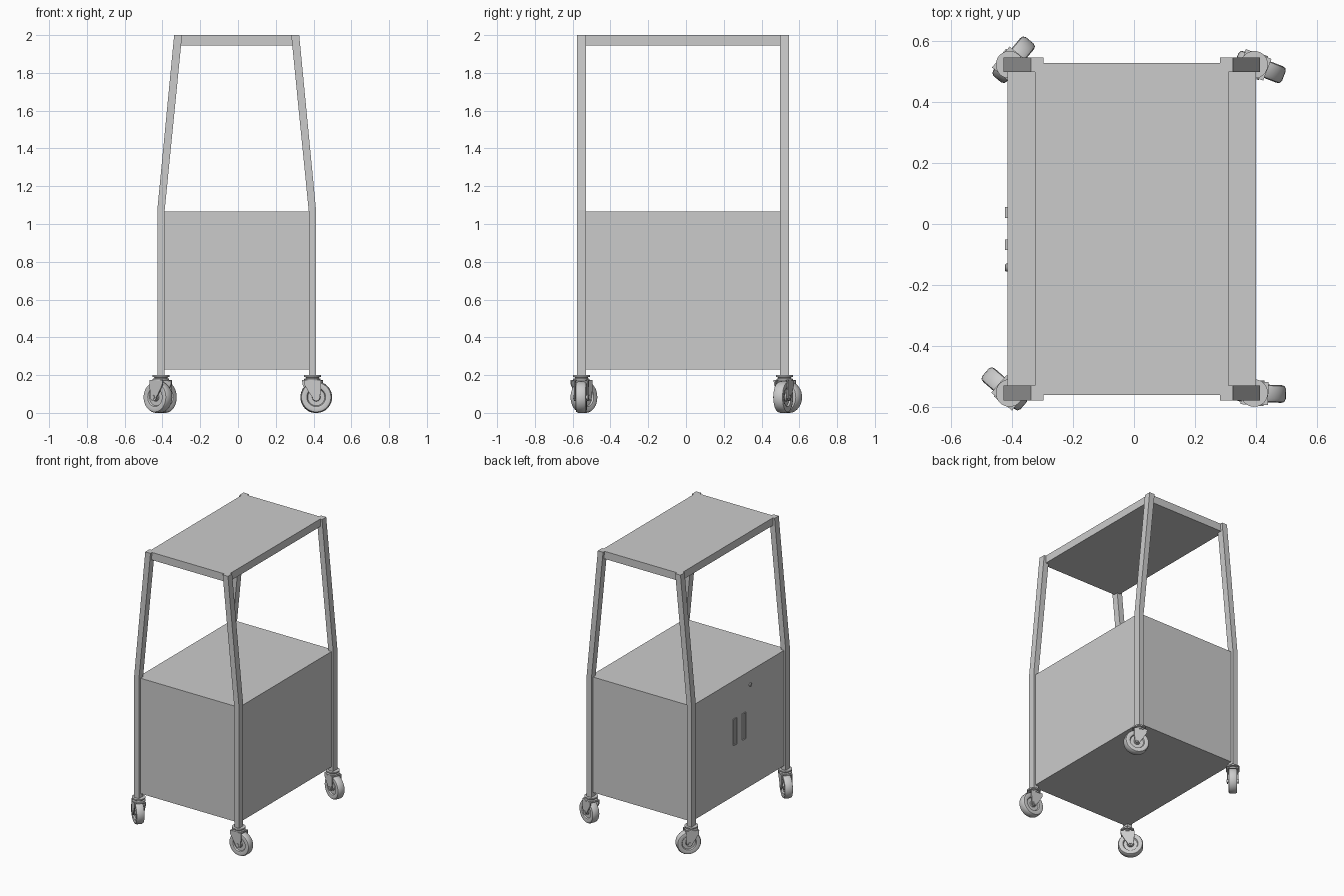
import bpy, bmesh
from math import radians, cos, sin, pi
from mathutils import Matrix, Vector

if "Cube" in bpy.data.objects:
    bpy.data.objects.remove(bpy.data.objects["Cube"], do_unlink=True)

CX, CY = -0.007, -0.016          # middle of the frame
grey = bpy.data.materials.new("light_grey")
grey.use_nodes = True
grey.diffuse_color = (0.6, 0.6, 0.6, 1)
grey.node_tree.nodes["Principled BSDF"].inputs["Base Color"].default_value = (0.6, 0.6, 0.6, 1)


def finish(name, bm, smooth=False):
    bmesh.ops.recalc_face_normals(bm, faces=bm.faces)
    mesh = bpy.data.meshes.new(name)
    bm.to_mesh(mesh)
    bm.free()
    mesh.materials.append(grey)
    ob = bpy.data.objects.new(name, mesh)
    bpy.context.collection.objects.link(ob)
    if smooth:
        bpy.ops.object.select_all(action="DESELECT")
        ob.select_set(True)
        bpy.context.view_layer.objects.active = ob
        bpy.ops.object.shade_smooth_by_angle(angle=radians(35))
    return ob


def box(name, lo, hi):
    bm = bmesh.new()
    size = Vector(hi) - Vector(lo)
    mid = (Vector(hi) + Vector(lo)) / 2
    bmesh.ops.create_cube(bm, size=1, matrix=Matrix.Translation(mid) @ Matrix.Diagonal((*size, 1)))
    return finish(name, bm)


def prism(name, outline, y0, y1, smooth=False):
    """Extrude an x-z outline from y0 to y1."""
    bm = bmesh.new()
    face = bm.faces.new([bm.verts.new((x, y0, z)) for x, z in outline])
    out = bmesh.ops.extrude_face_region(bm, geom=[face])
    bmesh.ops.translate(bm, vec=(0, y1 - y0, 0),
                        verts=[v for v in out["geom"] if isinstance(v, bmesh.types.BMVert)])
    return finish(name, bm, smooth)


def lathe(name, profile, matrix, steps=32):
    """Turn a (radius, height) profile, which starts and ends on the axis."""
    bm = bmesh.new()
    verts = [bm.verts.new((r, 0, h)) for r, h in profile]
    edges = [bm.edges.new(pair) for pair in zip(verts, verts[1:])]
    bmesh.ops.spin(bm, geom=verts + edges, cent=(0, 0, 0), axis=(0, 0, 1),
                   angle=2 * pi, steps=steps, use_duplicate=False)
    bmesh.ops.remove_doubles(bm, verts=bm.verts, dist=0.0002)
    bm.transform(matrix)
    return finish(name, bm, True)


# Cabinet and top shelf
box("cabinet", (CX - 0.407, CY - 0.544, 0.23), (CX + 0.407, CY + 0.544, 1.065))
box("top_shelf", (CX - 0.317, CY - 0.544, 1.945), (CX + 0.317, CY + 0.544, 2.0))

# Bent legs at the four corners
leg = [(0.42, 0.2), (0.42, 1.075), (0.331, 2), (0.289, 2), (0.382, 1.065), (0.382, 0.2)]
for sx, side in ((1, "left"), (-1, "right")):
    for sy, end in ((1, "back"), (-1, "front")):
        prism(f"{end}_{side}_leg", [(CX + sx * x, z) for x, z in leg],
              CY + sy * 0.514, CY + sy * 0.562)

# Door handles: shallow plates with a sunken finger recess
for name, y in (("back_handle", 0.037), ("front_handle", -0.068)):
    plate = box(name, (CX - 0.415, y - 0.018, 0.6), (CX - 0.405, y + 0.018, 0.79))
    bm = bmesh.new()
    bm.from_mesh(plate.data)
    bm.faces.ensure_lookup_table()
    outer = min(bm.faces, key=lambda f: f.calc_center_median().x)
    bmesh.ops.inset_region(bm, faces=[outer], thickness=0.006)
    bmesh.ops.translate(bm, verts=outer.verts, vec=(0.005, 0, 0))
    bm.to_mesh(plate.data)
    bm.free()

# Door lock
lathe("door_lock", [(0, 0), (0.013, 0), (0.013, 0.007), (0.010, 0.010), (0, 0.010)],
      Matrix.Translation((CX - 0.406, -0.143, 0.965)) @ Matrix.Rotation(-pi / 2, 4, "Y"), 20)

# Casters: each is built about its swivel axis, then turned and placed
OFFSET, AXLE, R = 0.021, 0.083, 0.083
half_wheel = [(0, 0.024), (0.02, 0.024), (0.022, 0.016), (0.045, 0.016), (0.05, 0.025),
              (0.068, 0.029), (0.078, 0.026), (R, 0.016)]
wheel = half_wheel + [(r, -h) for r, h in reversed(half_wheel)]
swivel = [(0, 0.2), (0.045, 0.2), (0.045, 0.191), (0.034, 0.188), (0.034, 0.183),
          (0.044, 0.18), (0.044, 0.170), (0, 0.170)]
cheek = [(0.046, 0.174), (-0.044, 0.174), (-0.042, 0.15), (-0.012, 0.10)]
cheek += [(OFFSET + 0.02 * cos(a), AXLE + 0.02 * sin(a))
          for a in (radians(180 + 22.5 * i) for i in range(9))] + [(0.046, 0.13)]
axle = [(0, -0.042), (0.011, -0.042), (0.011, 0.042), (0, 0.042)]

for name, sx, sy, turn in (("front_left", 1, -1, -2), ("back_left", 1, 1, -21),
                           ("front_right", -1, -1, 139), ("back_right", -1, 1, 50)):
    place = (Matrix.Translation((CX + sx * 0.401, CY + sy * 0.538, 0))
             @ Matrix.Rotation(radians(turn), 4, "Z"))
    hub = Matrix.Translation((OFFSET, 0, AXLE)) @ Matrix.Rotation(pi / 2, 4, "X")
    parts = [lathe(f"{name}_wheel", wheel, hub),
             lathe(f"{name}_axle", axle, hub, 12),
             lathe(f"{name}_swivel", swivel, Matrix.Identity(4)),
             prism(f"{name}_inner_fork", cheek, 0.031, 0.038, True),
             prism(f"{name}_outer_fork", cheek, -0.038, -0.031, True),
             box(f"{name}_fork_bridge", (-0.043, -0.038, 0.168), (0.046, 0.038, 0.175))]
    for part in parts:
        part.matrix_world = place
